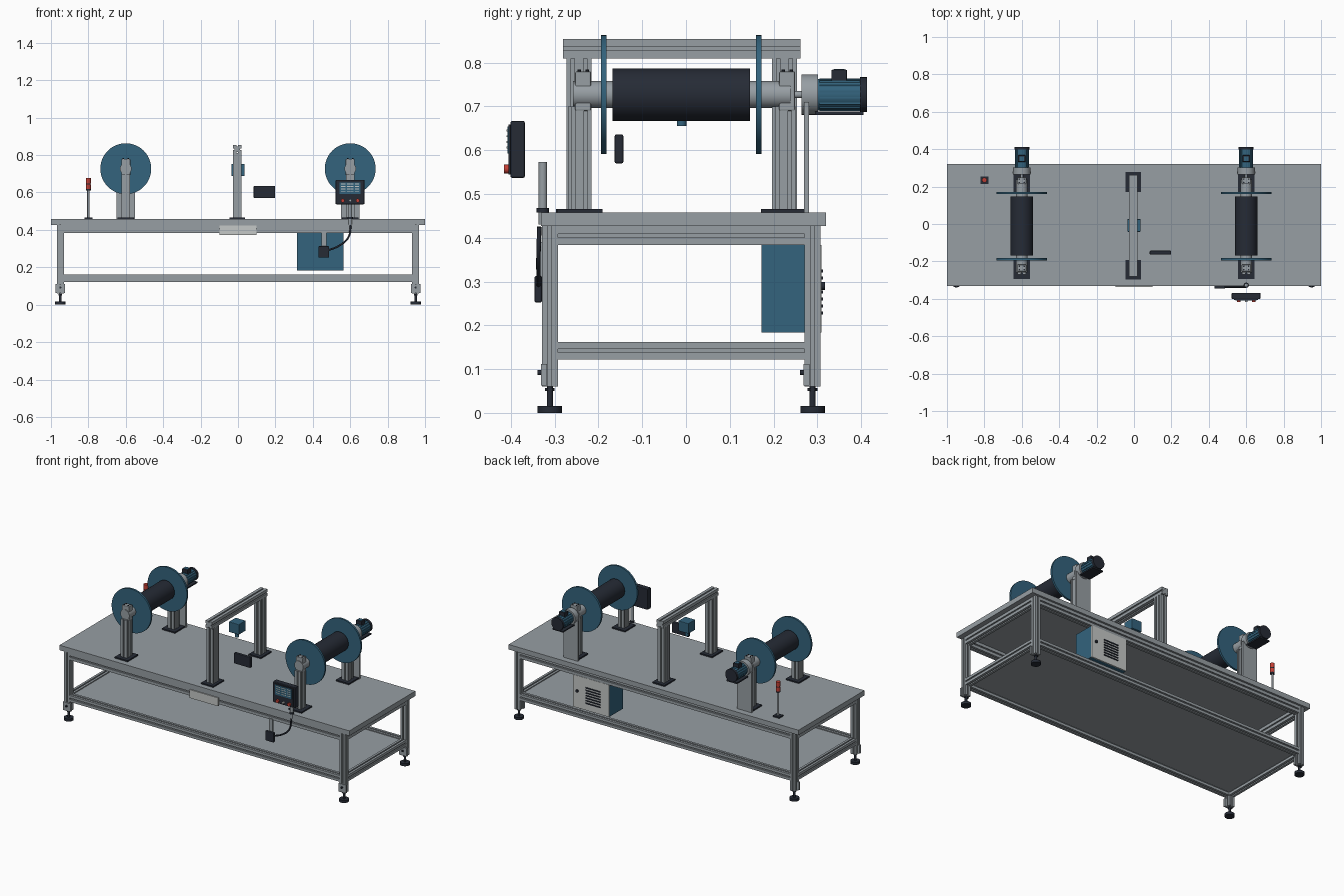
import bpy, bmesh, math
from mathutils import Vector

if "Cube" in bpy.data.objects:
    bpy.data.objects.remove(bpy.data.objects["Cube"])


def material(name, r, g, b):
    m = bpy.data.materials.new(name)
    m.diffuse_color = (r, g, b, 1)
    m.use_nodes = True
    m.node_tree.nodes["Principled BSDF"].inputs["Base Color"].default_value = m.diffuse_color
    return m


GREY = material("aluminium grey", 0.31, 0.345, 0.37)
LIGHT = material("light grey", 0.56, 0.58, 0.57)
BLUE = material("steel blue", 0.033, 0.125, 0.205)
DARK = material("charcoal", 0.019, 0.024, 0.036)
RED = material("signal red", 0.55, 0.05, 0.035)


def finish(name, bm, mat, smooth=False):
    bmesh.ops.recalc_face_normals(bm, faces=bm.faces)
    me = bpy.data.meshes.new(name)
    bm.to_mesh(me)
    bm.free()
    me.materials.append(mat)
    ob = bpy.data.objects.new(name, me)
    bpy.context.collection.objects.link(ob)
    if smooth:
        bpy.ops.object.select_all(action='DESELECT')
        bpy.context.view_layer.objects.active = ob
        ob.select_set(True)
        bpy.ops.object.shade_smooth_by_angle(angle=math.radians(35))
    return ob


def box(name, x, y, z, mat, bevel=0):
    """Box from (low, high) pairs."""
    bm = bmesh.new()
    bmesh.ops.create_cube(bm, size=1)
    for v in bm.verts:
        v.co = Vector([(r[0] + r[1]) / 2 + c * (r[1] - r[0]) for r, c in zip((x, y, z), v.co)])
    if bevel:
        bmesh.ops.bevel(bm, geom=bm.edges[:], offset=bevel, segments=2, affect='EDGES', profile=0.5)
    return finish(name, bm, mat)


def cyl(name, center, r, lo, hi, axis, mat, seg=32):
    """Cylinder along an axis; center holds the two other coordinates in x, y, z order."""
    bm = bmesh.new()
    bmesh.ops.create_cone(bm, cap_ends=True, segments=seg, radius1=r, radius2=r, depth=hi - lo)
    for v in bm.verts:
        p = [center[0] + v.co.x, center[1] + v.co.y]
        p.insert(axis, (lo + hi) / 2 + v.co.z)
        v.co = p
    return finish(name, bm, mat, True)


def rail(name, x, y, z, axis, slots=(1, 1), mat=None):
    """Slotted extrusion running along an axis, with T-slot grooves on all four sides."""
    ranges = [x, y, z]
    lo, hi = ranges.pop(axis)
    (u0, u1), (v0, v1) = ranges
    w, d = 0.004, 0.007
    pts = []
    sides = [((u0, v0), (1, 0), u1 - u0, slots[0]), ((u1, v0), (0, 1), v1 - v0, slots[1]),
             ((u1, v1), (-1, 0), u1 - u0, slots[0]), ((u0, v1), (0, -1), v1 - v0, slots[1])]
    for (pu, pv), (du, dv), length, n in sides:
        pts.append((pu, pv))
        for i in range(n):
            c = length * (i + 0.5) / n
            for along, deep in ((c - w, 0), (c - w, d), (c + w, d), (c + w, 0)):
                pts.append((pu + du * along - dv * deep, pv + dv * along + du * deep))
    bm = bmesh.new()
    verts = []
    for u, v in pts:
        p = [u, v]
        p.insert(axis, lo)
        verts.append(bm.verts.new(p))
    face = bm.faces.new(verts)
    new = bmesh.ops.extrude_face_region(bm, geom=[face])["geom"]
    offset = Vector((0, 0, 0))
    offset[axis] = hi - lo
    bmesh.ops.translate(bm, vec=offset, verts=[g for g in new if isinstance(g, bmesh.types.BMVert)])
    return finish(name, bm, mat or GREY)


def around(c, h):
    return (c - h, c + h)


# Table frame
YF, YB, XL, H = -0.311, 0.289, 0.95, 0.0185
box("table_top", (-1, 1), (-0.331, 0.32), (0.427, 0.458), GREY)
box("lower_shelf", (-0.945, 0.945), (YF, YB), (0.146, 0.156), GREY)
for level, z in (("lower", (0.122, 0.162)), ("upper", (0.383, 0.427))):
    for y in (YF, YB):
        rail(level + "_long_rail", (-XL + H, XL - H), around(y, H), z, 0)
    for x in (-XL, XL):
        rail(level + "_short_rail", around(x, H), (YF + H, YB - H), z, 1)

# Legs with levelling feet
for x in (-XL, XL):
    for y in (YF, YB):
        rail("leg", around(x, H), around(y, H), (0.06, 0.427), 2)
        box("foot_bracket", around(x, 0.026), (y - H - 0.002, y - H + 0.012), (0.062, 0.112), GREY)
        cyl("foot_bolt", (x, 0.092), 0.006, y - H - 0.01, y - H, 1, DARK, 12)
        cyl("foot_stem", (x, y), 0.007, 0.01, 0.065, 2, DARK, 16)
        cyl("foot_nut", (x, y), 0.011, 0.05, 0.057, 2, DARK, 6)
        cyl("foot_pad", (x, y), 0.028, 0, 0.016, 2, DARK, 24)

# Two reels with posts, bearings and drive motors
AZ = 0.727
for x in (-0.6, 0.6):
    for y0, y1 in ((-0.27, -0.216), (0.196, 0.25)):
        yc = (y0 + y1) / 2
        rail("reel_post", around(x, 0.022), (y0, y1), (0.464, 0.70), 2, (1, 2))
        box("reel_post_base", around(x, 0.045), around(yc, 0.052), (0.458, 0.466), DARK)
        box("bearing_block", around(x, 0.024), around(yc + 0.008, 0.018), (0.69, 0.78), GREY, 0.003)
        for dx in (-0.013, 0.013):
            for dy in (-0.009, 0.009):
                cyl("bearing_bolt", (x + dx, yc + 0.008 + dy), 0.004, 0.78, 0.784, 2, DARK, 8)
    cyl("reel_shaft", (x, AZ), 0.031, -0.258, 0.239, 1, GREY)
    cyl("reel_core", (x, AZ), 0.06, -0.168, 0.146, 1, DARK, 48)
    for y in (-0.188, 0.166):
        cyl("reel_flange", (x, AZ), 0.136, y - 0.006, y + 0.006, 1, BLUE, 64)
    cyl("drive_shaft", (x, AZ), 0.008, 0.235, 0.275, 1, GREY, 16)
    box("motor_bracket", around(x, 0.05), (0.269, 0.281), (0.458, 0.71), GREY)
    cyl("motor_flange", (x, AZ), 0.046, 0.264, 0.301, 1, GREY)
    cyl("motor_body", (x, AZ), 0.036, 0.301, 0.40, 1, BLUE)
    for i in range(16):
        a = math.tau * (i + 0.5) / 16
        fx, fz = x + 0.036 * math.cos(a), AZ + 0.036 * math.sin(a)
        box("cooling_fin", around(fx, 0.002), (0.305, 0.398), around(fz, 0.002), BLUE)
    cyl("motor_fan_cover", (x, AZ), 0.04, 0.398, 0.413, 1, DARK)
    box("motor_foot", around(x, 0.036), (0.295, 0.406), (0.681, 0.689), DARK)
    box("terminal_box", around(x, 0.02), (0.332, 0.368), (0.758, 0.784), DARK, 0.003)
    box("terminal_lid", around(x, 0.013), (0.338, 0.362), (0.783, 0.786), BLUE)

# Centre gantry with hanging camera
GX = around(-0.004, 0.023)
for y0, y1 in ((-0.273, -0.216), (0.196, 0.253)):
    yc = (y0 + y1) / 2
    rail("gantry_post", GX, (y0, y1), (0.464, 0.81), 2, (1, 2))
    box("gantry_base", around(-0.004, 0.042), around(yc, 0.053), (0.458, 0.466), DARK)
rail("gantry_beam", GX, (-0.281, 0.262), (0.81, 0.854), 1)
box("camera_body", around(0, 0.035), around(-0.008, 0.034), (0.688, 0.752), BLUE, 0.003)
cyl("camera_lens", (0, -0.01), 0.011, 0.655, 0.69, 2, BLUE, 20)
box("sensor_box", (0.084, 0.198), (-0.163, -0.143), (0.57, 0.636), DARK, 0.004)

# Operator panel
box("panel_case", (0.522, 0.676), (-0.401, -0.368), (0.537, 0.667), DARK, 0.004)
box("panel_bezel", (0.535, 0.663), (-0.406, -0.40), (0.545, 0.659), DARK)
box("panel_screen", (0.542, 0.656), (-0.408, -0.405), (0.592, 0.654), BLUE)
for i in range(4):
    for x0, x1 in ((0.55, 0.575), (0.582, 0.618), (0.625, 0.648)):
        z = 0.604 + 0.013 * i
        box("screen_line", (x0, x1), (-0.4095, -0.4075), (z, z + 0.004), LIGHT)
for x, mat in ((0.56, RED), (0.6, LIGHT), (0.64, RED)):
    cyl("panel_button", (x, 0.557), 0.01 if mat is RED else 0.007, -0.416, -0.405, 1, mat, 16)
cyl("panel_post", (0.6, -0.327), 0.01, 0.43, 0.573, 2, GREY, 20)
cyl("panel_post_collar", (0.6, -0.327), 0.014, 0.458, 0.468, 2, DARK, 20)

# Front switch box, its bracket and cable
box("switch_box", (0.43, 0.487), (-0.346, -0.329), (0.252, 0.313), DARK, 0.004)
box("switch_bracket", (0.447, 0.472), (-0.334, -0.326), (0.305, 0.39), GREY)
curve = bpy.data.curves.new("cable", 'CURVE')
curve.dimensions = '3D'
curve.bevel_depth = 0.005
curve.bevel_resolution = 2
path = [(0.48, -0.337, 0.29), (0.54, -0.337, 0.315), (0.59, -0.337, 0.36), (0.603, -0.335, 0.425)]
sp = curve.splines.new('BEZIER')
sp.bezier_points.add(len(path) - 1)
for bp, co in zip(sp.bezier_points, path):
    bp.co = co
    bp.handle_left_type = bp.handle_right_type = 'AUTO'
curve.materials.append(DARK)
bpy.context.collection.objects.link(bpy.data.objects.new("cable", curve))
box("front_plate", (-0.1, 0.098), (-0.336, -0.329), (0.372, 0.424), LIGHT)

# Electrical cabinet under the table
box("cabinet", (0.315, 0.563), (0.173, 0.302), (0.184, 0.384), BLUE)
box("cabinet_door", (0.315, 0.563), (0.302, 0.309), (0.184, 0.384), LIGHT)
for i in range(7):
    z = 0.225 + 0.016 * i
    box("cabinet_vent", (0.375, 0.475), (0.308, 0.313), (z, z + 0.007), DARK)
cyl("cabinet_lock", (0.533, 0.29), 0.009, 0.308, 0.317, 1, DARK, 16)

# Signal tower
box("tower_base", around(-0.8, 0.022), around(0.235, 0.02), (0.458, 0.466), DARK)
cyl("tower_pole", (-0.8, 0.235), 0.006, 0.46, 0.615, 2, GREY, 16)
cyl("tower_socket", (-0.8, 0.235), 0.013, 0.611, 0.619, 2, DARK, 20)
cyl("tower_lamp_lower", (-0.8, 0.235), 0.013, 0.619, 0.644, 2, RED, 20)
cyl("tower_ring", (-0.8, 0.235), 0.012, 0.644, 0.649, 2, DARK, 20)
cyl("tower_lamp_upper", (-0.8, 0.235), 0.013, 0.649, 0.677, 2, RED, 20)
